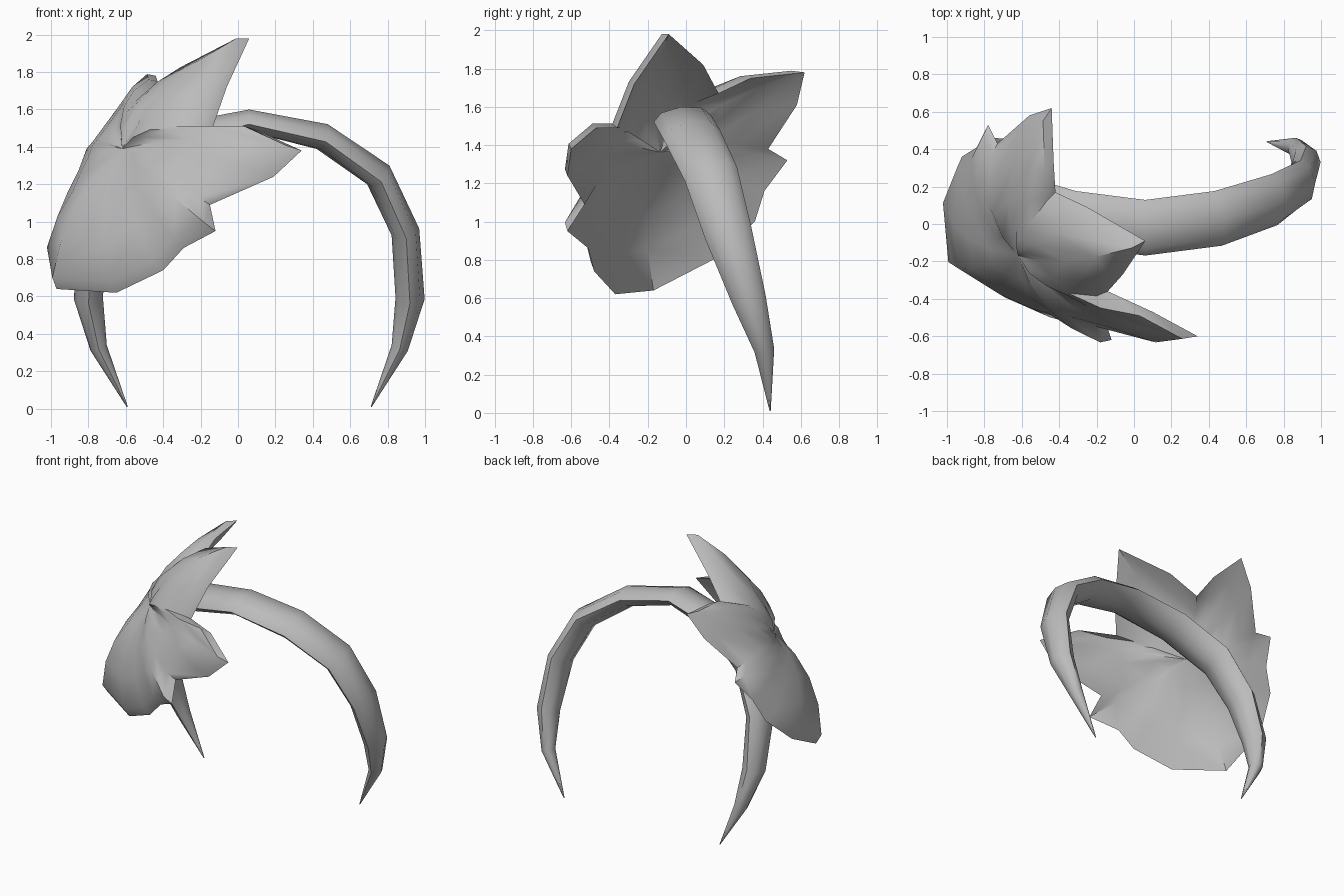
import bpy, bmesh, math
from mathutils import Vector

cube = bpy.data.objects.get("Cube")
if cube:
    bpy.data.objects.remove(cube, do_unlink=True)

grey = bpy.data.materials.new("plain_grey")
grey.use_nodes = True
grey.diffuse_color = (0.5, 0.5, 0.5, 1)
bsdf = next(n for n in grey.node_tree.nodes if n.type == 'BSDF_PRINCIPLED')
bsdf.inputs["Base Color"].default_value = (0.5, 0.5, 0.5, 1)
bsdf.inputs["Roughness"].default_value = 0.6


def finish(bm, name, angle):
    bmesh.ops.recalc_face_normals(bm, faces=bm.faces)
    mesh = bpy.data.meshes.new(name)
    bm.to_mesh(mesh)
    bm.free()
    mesh.materials.append(grey)
    obj = bpy.data.objects.new(name, mesh)
    bpy.context.collection.objects.link(obj)
    bpy.ops.object.select_all(action='DESELECT')
    obj.select_set(True)
    bpy.context.view_layer.objects.active = obj
    bpy.ops.object.shade_smooth_by_angle(angle=math.radians(angle))
    return obj


def bridge(bm, a, b):
    for i in range(len(a)):
        j = (i + 1) % len(a)
        bm.faces.new((a[i], a[j], b[j], b[i]))


# Headband: oval section swept over the crown, tapering to a point at each end
CENTRE_X = 0.06
half = [  # centre point, half width, half thickness
    ((0.06, -0.02, 1.54), 0.15, 0.06),
    ((0.45, 0.03, 1.455), 0.15, 0.073),
    ((0.75, 0.13, 1.25), 0.142, 0.078),
    ((0.895, 0.22, 0.945), 0.125, 0.076),
    ((0.92, 0.33, 0.59), 0.09, 0.078),
    ((0.865, 0.41, 0.325), 0.052, 0.046),
    ((0.712, 0.44, 0.01), 0.003, 0.003),
]
mirrored = [((2 * CENTRE_X - p[0], p[1], p[2]), w, t) for p, w, t in half[:0:-1]]
path = mirrored + half
points = [Vector(p) for p, w, t in path]
SIDES = 8
bm = bmesh.new()
rings = []
for i, (p, w, t) in enumerate(path):
    before = points[max(i - 1, 0)]
    after = points[min(i + 1, len(path) - 1)]
    tangent = (after - before).normalized()
    across = Vector((0, 1, 0.13))
    across = (across - tangent * across.dot(tangent)).normalized()
    out = tangent.cross(across)
    ring = []
    for k in range(SIDES):
        a = math.tau * k / SIDES
        ring.append(bm.verts.new(points[i] + across * w * math.cos(a) + out * t * math.sin(a)))
    rings.append(ring)
for a, b in zip(rings, rings[1:]):
    bridge(bm, a, b)
bm.faces.new(rings[0])
bm.faces.new(rings[-1])
finish(bm, "headband", 50)

# Leaf: lobed outline joined to a raised hub by domed rings
outline = [Vector(p) for p in (
    (0.06, -0.09, 1.98), (-0.25, 0.09, 1.82), (-0.42, 0.17, 1.67),
    (-0.43, 0.34, 1.75), (-0.44, 0.62, 1.78), (-0.56, 0.58, 1.61),
    (-0.73, 0.43, 1.38), (-0.78, 0.53, 1.32), (-0.84, 0.41, 1.16),
    (-0.92, 0.36, 1.0), (-1.0, 0.16, 0.81), (-0.97, -0.17, 0.64),
    (-0.65, -0.37, 0.62), (-0.4, -0.48, 0.74), (-0.29, -0.51, 0.86),
    (-0.12, -0.62, 0.95), (-0.15, -0.53, 1.09), (0.19, -0.62, 1.24),
    (0.34, -0.6, 1.38), (0.1, -0.47, 1.49), (-0.14, -0.36, 1.49),
    (-0.06, -0.27, 1.72))]
normal = Vector((-0.67, -0.58, 0.46)).normalized()
hub = Vector((-0.62, -0.17, 1.39))
THICK = 0.06
BULGE = 0.09


def dome(bm, edge, top):
    """Rings from the edge in to the hub; returns the edge ring."""
    loops = []
    for t in (1, 0.75, 0.5, 0.25):
        lift = normal * BULGE * 4 * t * (1 - t)
        loops.append([bm.verts.new(top.lerp(p, t) + lift) for p in edge])
    for a, b in zip(loops, loops[1:]):
        bridge(bm, a, b)
    centre = bm.verts.new(top)
    last = loops[-1]
    for i in range(len(last)):
        bm.faces.new((last[i], last[(i + 1) % len(last)], centre))
    return loops[0]


bm = bmesh.new()
inner_hub = hub - normal * THICK
front_edge = [p.lerp(inner_hub, 0.045) + normal * THICK for p in outline]
outer = dome(bm, front_edge, hub)
inner = dome(bm, outline, inner_hub)
bridge(bm, outer, inner)
finish(bm, "leaf", 42)
